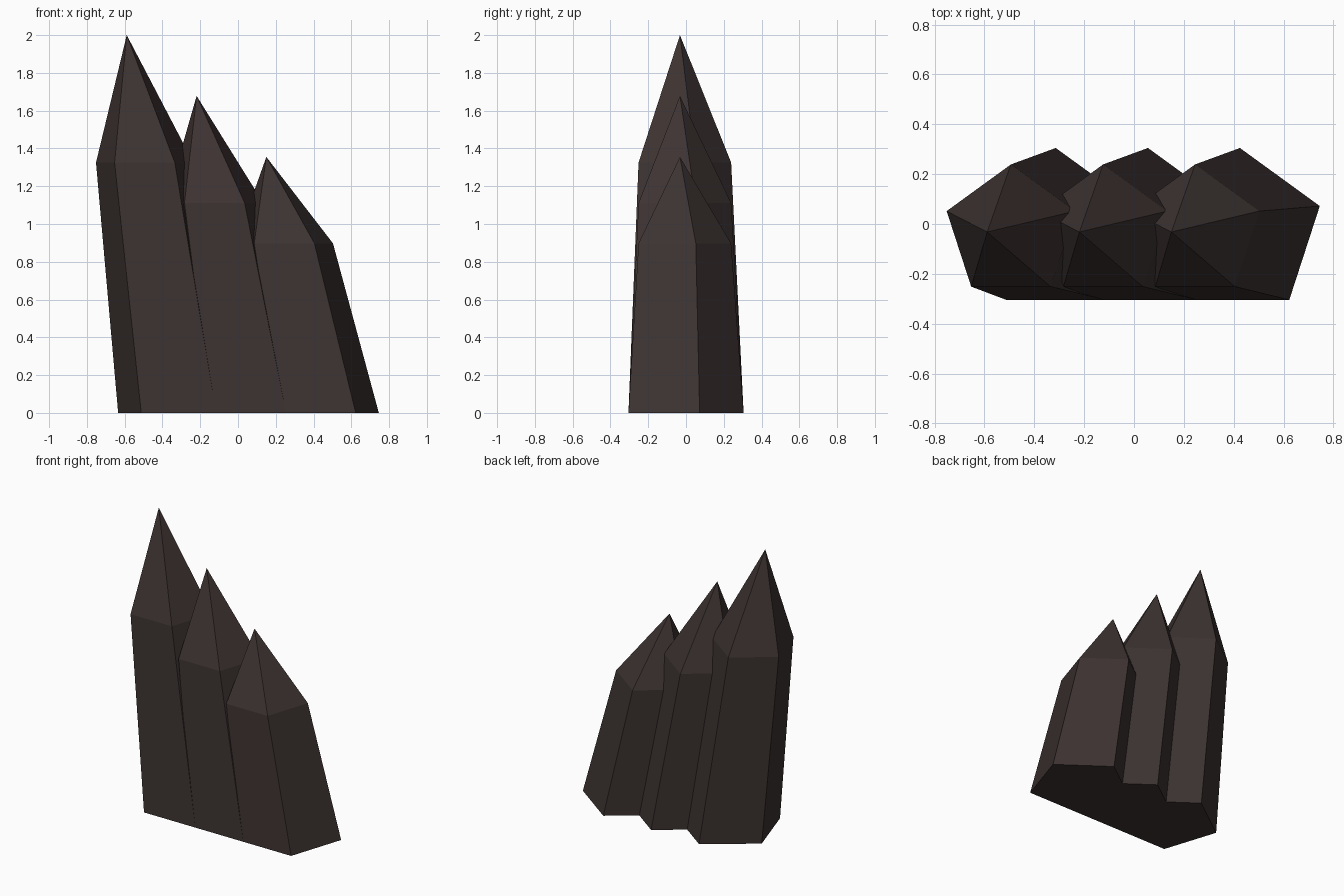
import bpy, bmesh, math

cube = bpy.data.objects.get("Cube")
if cube:
    bpy.data.objects.remove(cube)

# Single dark stone colour
stone = bpy.data.materials.new("dark_brown_stone")
stone.use_nodes = True
colour = (0.046, 0.033, 0.031, 1)
stone.diffuse_color = colour
bsdf = stone.node_tree.nodes["Principled BSDF"]
bsdf.inputs["Base Color"].default_value = colour
bsdf.inputs["Roughness"].default_value = 0.9

CENTRE_Y = -0.032


def pentagon(bm, x, z, radius):
    """Ring of five corners, one pointing to the back."""
    angles = [math.radians(90 + 72 * i) for i in range(5)]
    return [bm.verts.new((x + radius * math.cos(a),
                          CENTRE_Y + radius * math.sin(a), z)) for a in angles]


def crystal(name, x, height):
    """Leaning, tapered five-sided shaft with a pointed tip."""
    bm = bmesh.new()
    base = pentagon(bm, x, 0, 0.337)
    shoulder = pentagon(bm, x - 0.18, height * 0.6625, 0.271)
    tip = bm.verts.new((x - 0.275, CENTRE_Y, height))
    bm.faces.new(base[::-1])
    for i in range(5):
        j = (i + 1) % 5
        bm.faces.new((base[i], base[j], shoulder[j], shoulder[i]))
        bm.faces.new((shoulder[i], shoulder[j], tip))
    bmesh.ops.recalc_face_normals(bm, faces=bm.faces)
    mesh = bpy.data.meshes.new(name)
    bm.to_mesh(mesh)
    bm.free()
    mesh.materials.append(stone)
    bpy.context.collection.objects.link(bpy.data.objects.new(name, mesh))


# Row of three crystals stepping down towards the left
crystal("tall_crystal", -0.314, 2.0)
crystal("middle_crystal", 0.056, 1.678)
crystal("short_crystal", 0.425, 1.355)
